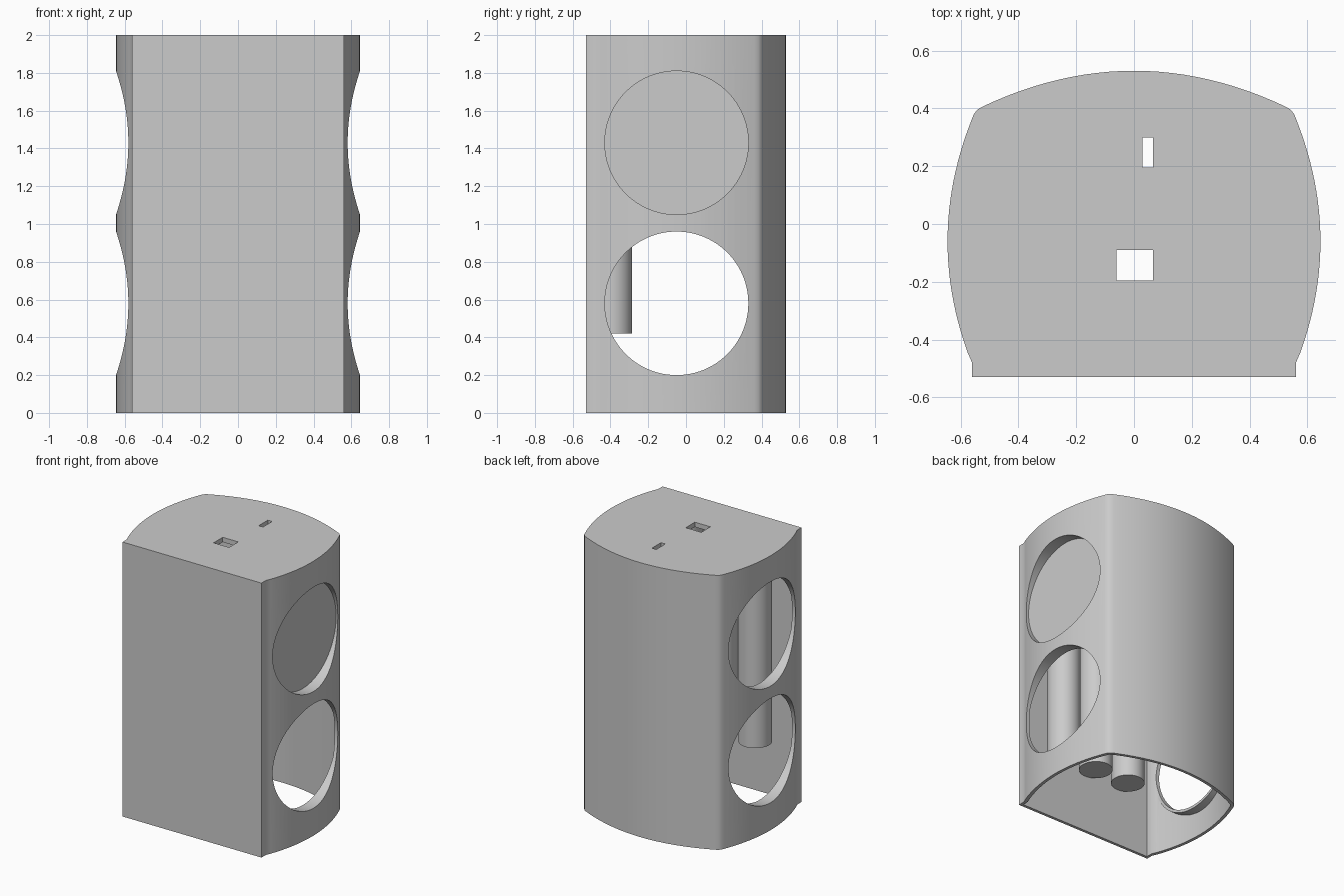
import bpy, bmesh, math
from mathutils import Matrix

cube = bpy.data.objects.get("Cube")
if cube:
    bpy.data.objects.remove(cube, do_unlink=True)

gray = bpy.data.materials.new("plain gray")
gray.use_nodes = True
color = (0.6, 0.6, 0.6, 1)
gray.diffuse_color = color
gray.node_tree.nodes["Principled BSDF"].inputs["Base Color"].default_value = color

HOLE_Y, LOW_Z, HIGH_Z, HOLE_R = -0.05, 0.58, 1.43, 0.38
SEAT_X = 0.56


def finish(name, bm):
    bmesh.ops.recalc_face_normals(bm, faces=bm.faces)
    mesh = bpy.data.meshes.new(name)
    bm.to_mesh(mesh)
    bm.free()
    mesh.materials.append(gray)
    ob = bpy.data.objects.new(name, mesh)
    bpy.context.collection.objects.link(ob)
    return ob


def prism(name, points, z0, z1):
    bm = bmesh.new()
    face = bm.faces.new([bm.verts.new((x, y, z0)) for x, y in points])
    new = bmesh.ops.extrude_face_region(bm, geom=[face])["geom"]
    verts = [v for v in new if isinstance(v, bmesh.types.BMVert)]
    bmesh.ops.translate(bm, verts=verts, vec=(0, 0, z1 - z0))
    return finish(name, bm)


def box(name, x0, x1, y0, y1, z0, z1):
    return prism(name, [(x0, y0), (x1, y0), (x1, y1), (x0, y1)], z0, z1)


def cylinder(name, radius, depth, matrix, segments=96):
    bm = bmesh.new()
    bmesh.ops.create_cone(bm, cap_ends=True, segments=segments, radius1=radius,
                          radius2=radius, depth=depth, matrix=matrix)
    return finish(name, bm)


def side_cylinder(name, side, radius, x0, x1, z):
    place = Matrix.Translation((side * (x0 + x1) / 2, HOLE_Y, z))
    return cylinder(name, radius, x1 - x0, place @ Matrix.Rotation(math.pi / 2, 4, "Y"))


def cut(target, cutter):
    mod = target.modifiers.new("cut", "BOOLEAN")
    mod.operation, mod.solver, mod.object = "DIFFERENCE", "EXACT", cutter
    bpy.context.view_layer.objects.active = target
    bpy.ops.object.modifier_apply(modifier=mod.name)
    bpy.data.objects.remove(cutter, do_unlink=True)


def smooth(ob):
    bpy.ops.object.select_all(action="DESELECT")
    ob.select_set(True)
    bpy.context.view_layer.objects.active = ob
    bpy.ops.object.shade_smooth_by_angle(angle=math.radians(30))


# Floor plan: flat front, bowed sides, rounded back corners, bowed back
def outline():
    half = [(0.56, -0.53), (0.56, -0.48)]
    for i in range(1, 25):
        y = -0.48 + 0.84 * i / 24
        half.append((0.562 + 0.083 * (1 - ((y + 0.06) / 0.42) ** 2), y))
    half += [(0.553, 0.382), (0.54, 0.397)]
    for i in range(13):
        x = 0.52 * (1 - i / 12)
        half.append((x, 0.53 - 0.122 * (x / 0.52) ** 2))
    return half + [(-x, y) for x, y in reversed(half[:-1])]


plan = outline()
body = prism("cabinet_shell", plan, 0, 2)
cavity = prism("cavity", [(x * 0.965, y * 0.96) for x, y in plan], -0.1, 1.965)

# Collars stay solid around each side opening; one opening is closed by a cap
openings = [(side, z) for side in (-1, 1) for z in (LOW_Z, HIGH_Z)]
for side, z in openings:
    capped = side > 0 and z == HIGH_Z
    cut(cavity, side_cylinder("collar", side, HOLE_R + 0.02,
                              SEAT_X - (0.02 if capped else 0), 0.9, z))
cut(body, cavity)
for side, z in openings:
    capped = side > 0 and z == HIGH_Z
    cut(body, side_cylinder("opening", side, HOLE_R,
                            SEAT_X if capped else 0.45, 0.95, z))

# Slots through the top
cut(body, box("front_slot", -0.06, 0.065, -0.195, -0.09, 1.9, 2.1))
cut(body, box("back_slot", 0.03, 0.065, 0.195, 0.3, 1.9, 2.1))
smooth(body)

# Round posts hanging along the inside of the front wall
for label, x in (("right", -0.28), ("middle", 0), ("left", 0.28)):
    post = cylinder(label + "_post", 0.112, 1.56,
                    Matrix.Translation((x, -0.397, 1.2)), 48)
    smooth(post)
